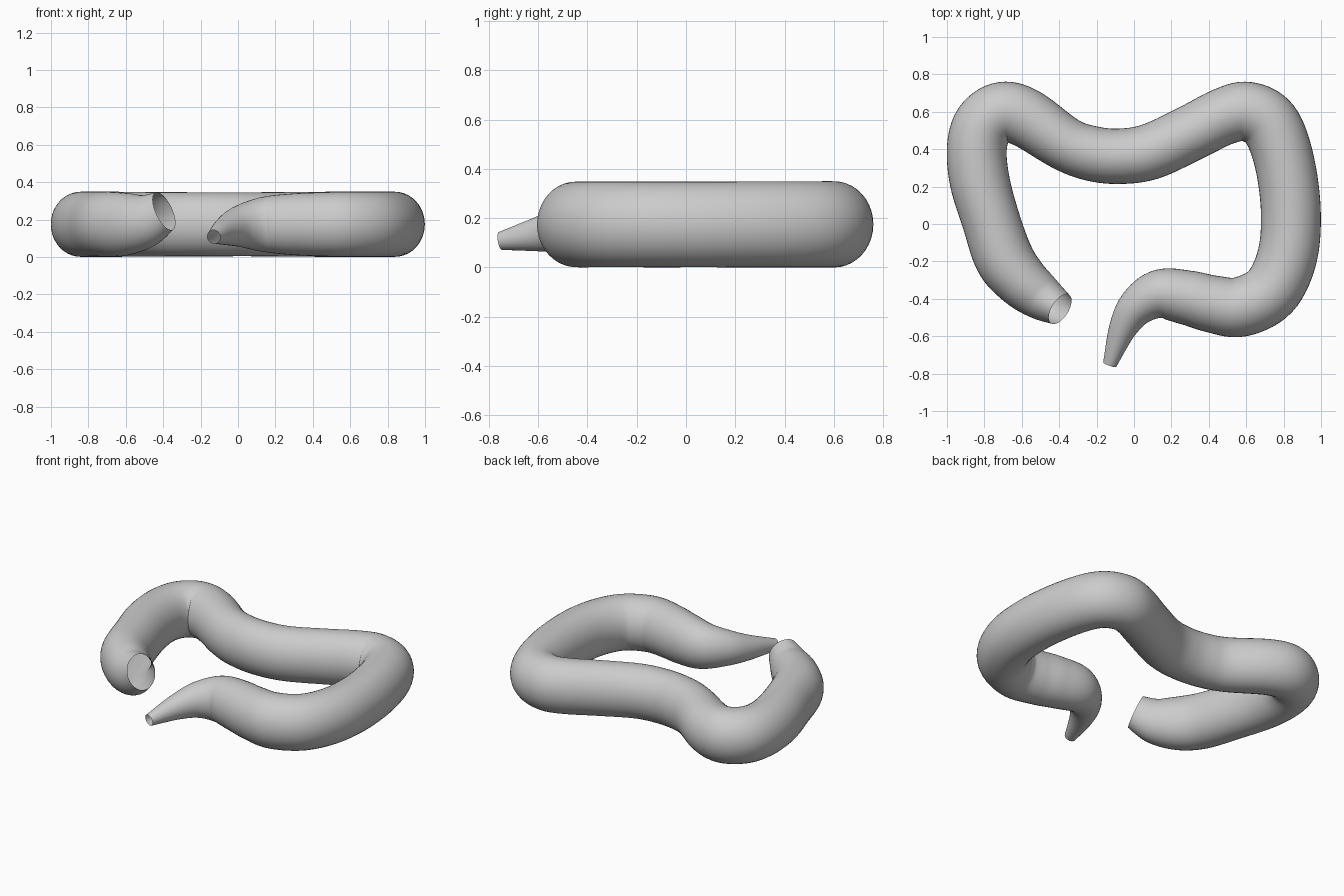
import bpy, bmesh, math
from mathutils import Vector

# Centreline keys: x, y, z, half width, half height
KEYS = [
    (-0.395, -0.455, 0.245, 0.090, 0.110),
    (-0.500, -0.388, 0.192, 0.125, 0.145),
    (-0.605, -0.300, 0.176, 0.145, 0.168),
    (-0.695, -0.180, 0.175, 0.158, 0.174),
    (-0.765,  0.020, 0.175, 0.155, 0.174),
    (-0.825,  0.230, 0.175, 0.160, 0.174),
    (-0.840,  0.410, 0.175, 0.160, 0.174),
    (-0.800,  0.535, 0.175, 0.162, 0.175),
    (-0.700,  0.598, 0.175, 0.162, 0.175),
    (-0.575,  0.565, 0.175, 0.158, 0.173),
    (-0.370,  0.430, 0.175, 0.145, 0.172),
    (-0.230,  0.378, 0.175, 0.147, 0.171),
    (-0.080,  0.362, 0.175, 0.148, 0.171),
    ( 0.090,  0.388, 0.175, 0.150, 0.171),
    ( 0.310,  0.490, 0.175, 0.150, 0.173),
    ( 0.480,  0.575, 0.175, 0.153, 0.174),
    ( 0.605,  0.600, 0.175, 0.160, 0.175),
    ( 0.725,  0.535, 0.175, 0.162, 0.175),
    ( 0.800,  0.350, 0.175, 0.160, 0.175),
    ( 0.838,  0.080, 0.175, 0.160, 0.174),
    ( 0.820, -0.170, 0.175, 0.160, 0.174),
    ( 0.730, -0.360, 0.175, 0.160, 0.174),
    ( 0.570, -0.443, 0.175, 0.160, 0.174),
    ( 0.420, -0.428, 0.175, 0.153, 0.170),
    ( 0.290, -0.395, 0.175, 0.146, 0.164),
    ( 0.140, -0.375, 0.174, 0.132, 0.148),
    ( 0.020, -0.440, 0.165, 0.105, 0.115),
    (-0.060, -0.560, 0.142, 0.075, 0.080),
    (-0.130, -0.752, 0.108, 0.037, 0.037),
]
SEGMENTS, STEPS = 40, 7


def spline(keys, steps):
    """Catmull-Rom samples through all keys (position and radii)."""
    pts = [Vector(k) for k in keys]
    pts = [2 * pts[0] - pts[1]] + pts + [2 * pts[-1] - pts[-2]]
    out = []
    for i in range(1, len(pts) - 2):
        a, b, c, d = pts[i - 1:i + 3]
        for s in range(steps):
            t = s / steps
            out.append(0.5 * (2 * b + (c - a) * t + (2 * a - 5 * b + 4 * c - d) * t * t
                              + (3 * b - a - 3 * c + d) * t ** 3))
    return out + [pts[-2]]


def sweep(name, samples):
    """Open-ended tube with an upright oval section."""
    bm = bmesh.new()
    rings = []
    for i, s in enumerate(samples):
        p = Vector(s[:3])
        before, after = samples[max(i - 1, 0)], samples[min(i + 1, len(samples) - 1)]
        tangent = (Vector(after[:3]) - Vector(before[:3])).normalized()
        side = tangent.cross(Vector((0, 0, 1))).normalized()
        up = side.cross(tangent)
        rings.append([bm.verts.new(p + side * s[3] * math.cos(a) + up * s[4] * math.sin(a))
                      for a in (2 * math.pi * j / SEGMENTS for j in range(SEGMENTS))])
    for r0, r1 in zip(rings, rings[1:]):
        for j in range(SEGMENTS):
            k = (j + 1) % SEGMENTS
            bm.faces.new((r0[j], r0[k], r1[k], r1[j])).smooth = True
    bmesh.ops.recalc_face_normals(bm, faces=bm.faces)
    mesh = bpy.data.meshes.new(name)
    bm.to_mesh(mesh)
    bm.free()
    obj = bpy.data.objects.new(name, mesh)
    bpy.context.collection.objects.link(obj)
    return obj


# Bent soft tube, wide open at one end and tapered at the other
sweep("curved_tube", spline(KEYS, STEPS))
